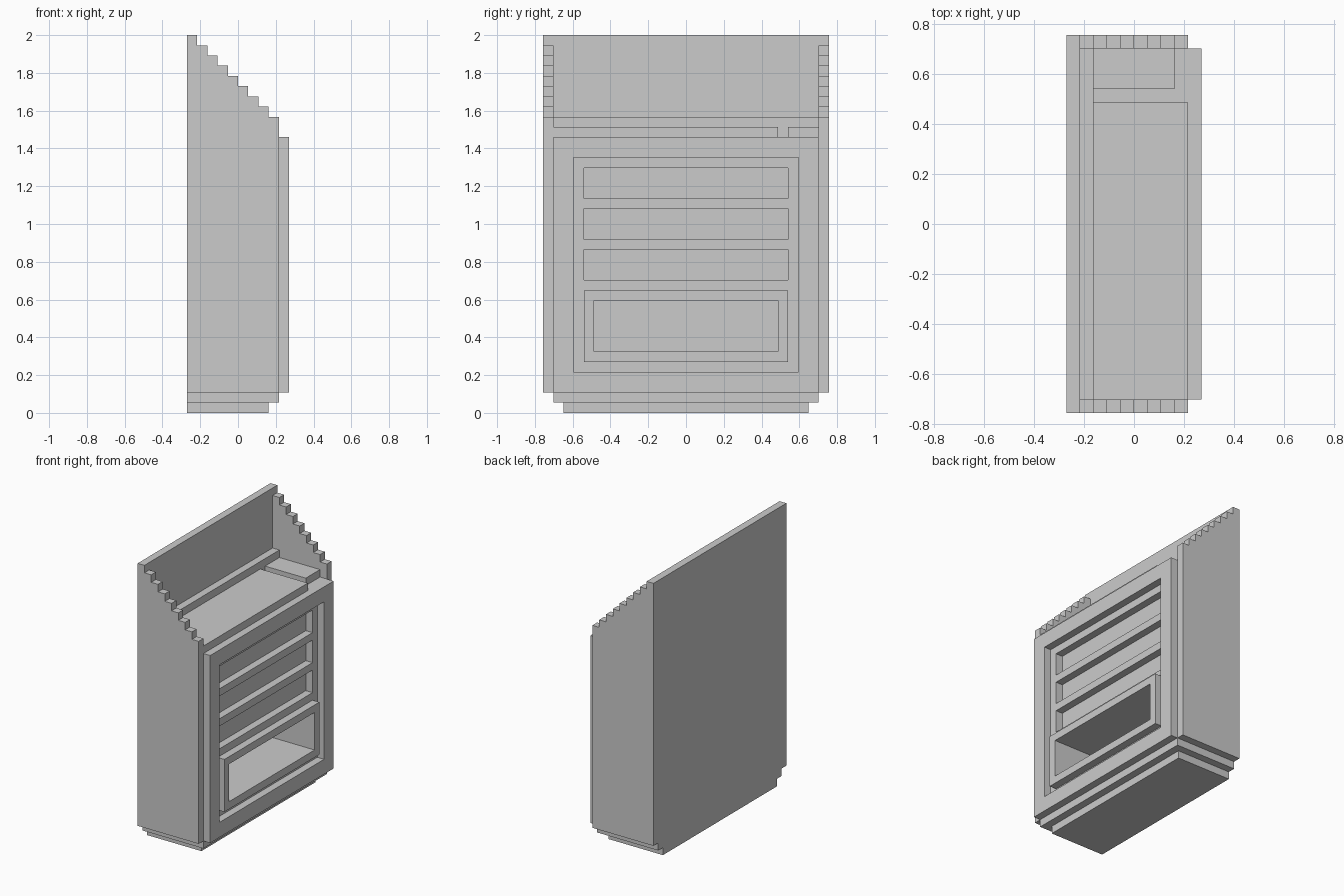
import bpy, bmesh

if "Cube" in bpy.data.objects:
    bpy.data.objects.remove(bpy.data.objects["Cube"])

U = 2 / 37  # one grid step; the cabinet is 10 x 28 x 37 steps


def point(x, y, z):
    return ((x - 5) * U, y * U, z * U)


def prism(name, profile, y0, y1):
    """Extrude an (x, z) profile along y."""
    bm = bmesh.new()
    face = bm.faces.new([bm.verts.new(point(x, y0, z)) for x, z in profile])
    ext = bmesh.ops.extrude_face_region(bm, geom=[face])["geom"]
    bmesh.ops.translate(bm, vec=(0, (y1 - y0) * U, 0),
                        verts=[g for g in ext if isinstance(g, bmesh.types.BMVert)])
    bmesh.ops.recalc_face_normals(bm, faces=bm.faces)
    mesh = bpy.data.meshes.new(name)
    bm.to_mesh(mesh)
    bm.free()
    obj = bpy.data.objects.new(name, mesh)
    bpy.context.collection.objects.link(obj)
    return obj


def box(name, x, y, z, holes=()):
    """Box from (min, max) ranges, with box-shaped holes cut away."""
    def block(n, x, y, z):
        return prism(n, [(x[0], z[0]), (x[1], z[0]), (x[1], z[1]), (x[0], z[1])], *y)
    obj = block(name, x, y, z)
    for hole in holes:
        cutter = block("cutter", *hole)
        cutter.hide_render = True
        mod = obj.modifiers.new("cut", "BOOLEAN")
        mod.operation = "DIFFERENCE"
        mod.solver = "EXACT"
        mod.object = cutter
        bpy.context.view_layer.objects.active = obj
        bpy.ops.object.modifier_apply(modifier=mod.name)
        bpy.data.objects.remove(cutter)
    return obj


# Stepped plinth
box("plinth_lower", (0, 8), (-12, 12), (0, 1))
box("plinth_upper", (0, 9), (-13, 13), (1, 2))

# Back board and the two stair-topped side walls
box("back_board", (0, 1), (-14, 14), (2, 37))
side = [(1, 2), (9, 2)]
for i in range(8, 0, -1):
    side += [(i + 1, 37 - i), (i, 37 - i)]
prism("side_wall_left", side, -14, -13)
prism("side_wall_right", side, 13, 14)

# Body with three shallow slots and a deep lower compartment
slots = [((8, 11), (-10, 10), (z, z + 3)) for z in (13, 17, 21)]
compartment = ((0, 11), (-9, 9), (6, 11))
box("body", (1, 9), (-13, 13), (2, 27), slots + [compartment])

# Raised front frame and the surround of the lower compartment
box("front_frame", (9, 10), (-13, 13), (2, 27), [((8, 11), (-11, 11), (4, 25))])
box("compartment_surround", (9, 10), (-10, 10), (5, 12), [((8, 11), (-9, 9), (6, 11))])

# Top deck, separate corner block and rear ledge
box("top_deck", (2, 9), (-13, 9), (27, 28))
box("corner_block", (2, 8), (10, 13), (27, 28))
box("rear_ledge", (1, 2), (-13, 13), (27, 29))
